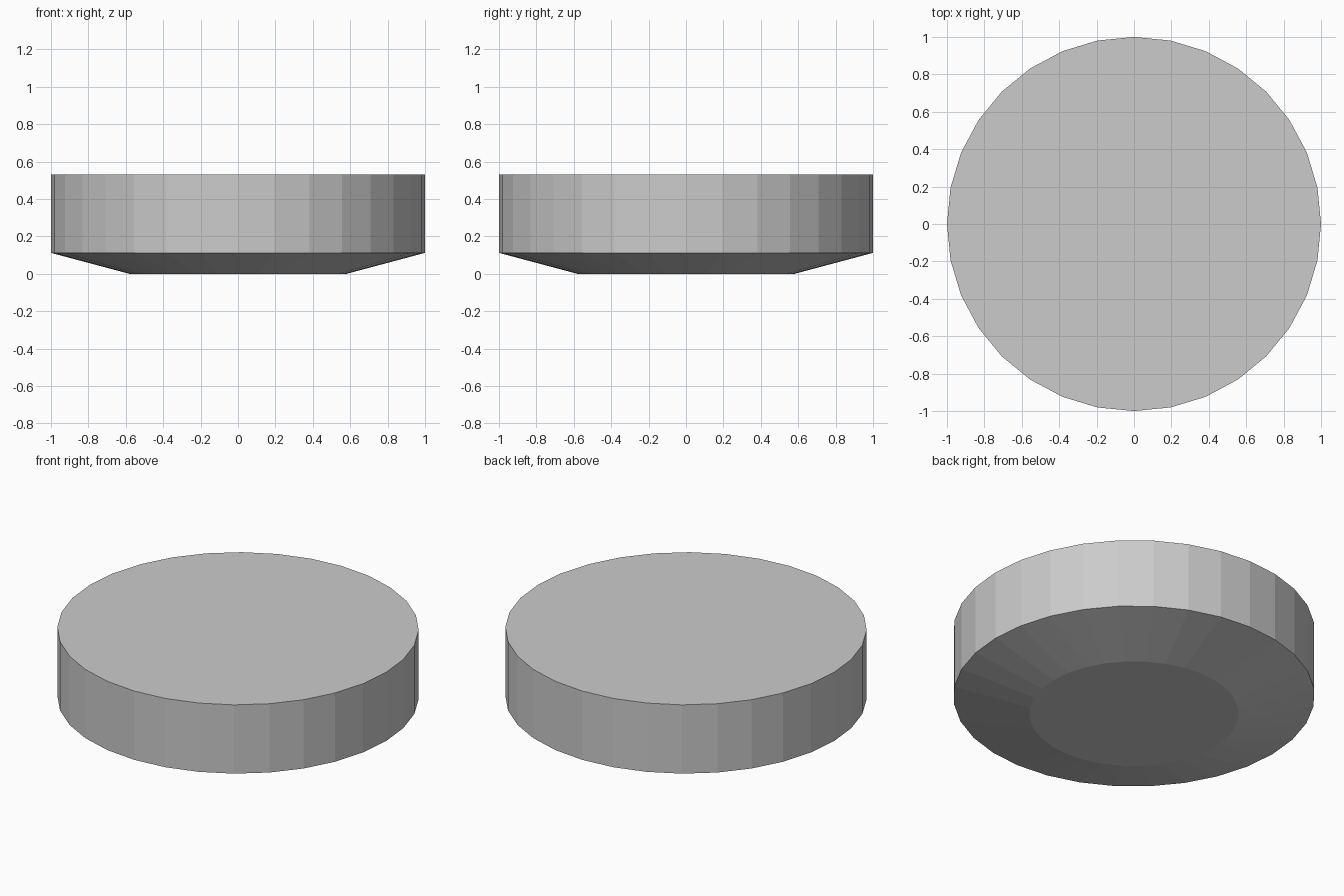
import bpy, bmesh
from math import cos, sin, tau

if "Cube" in bpy.data.objects:
    bpy.data.objects.remove(bpy.data.objects["Cube"])

SIDES = 32
# (radius, height) from the small base up to the flat top
PROFILE = [(0.58, 0.0), (1.0, 0.112), (1.0, 0.532)]

bm = bmesh.new()

# Rings of the disc
rings = [[bm.verts.new((r * cos(tau * i / SIDES), r * sin(tau * i / SIDES), z))
          for i in range(SIDES)] for r, z in PROFILE]

# Chamfered underside and straight wall
for low, high in zip(rings, rings[1:]):
    for i in range(SIDES):
        j = (i + 1) % SIDES
        bm.faces.new((low[i], low[j], high[j], high[i]))

# Flat base and top
bm.faces.new(rings[0][::-1])
bm.faces.new(rings[-1])

mesh = bpy.data.meshes.new("tapered_disc")
bm.to_mesh(mesh)
bm.free()
disc = bpy.data.objects.new("tapered_disc", mesh)
bpy.context.collection.objects.link(disc)
